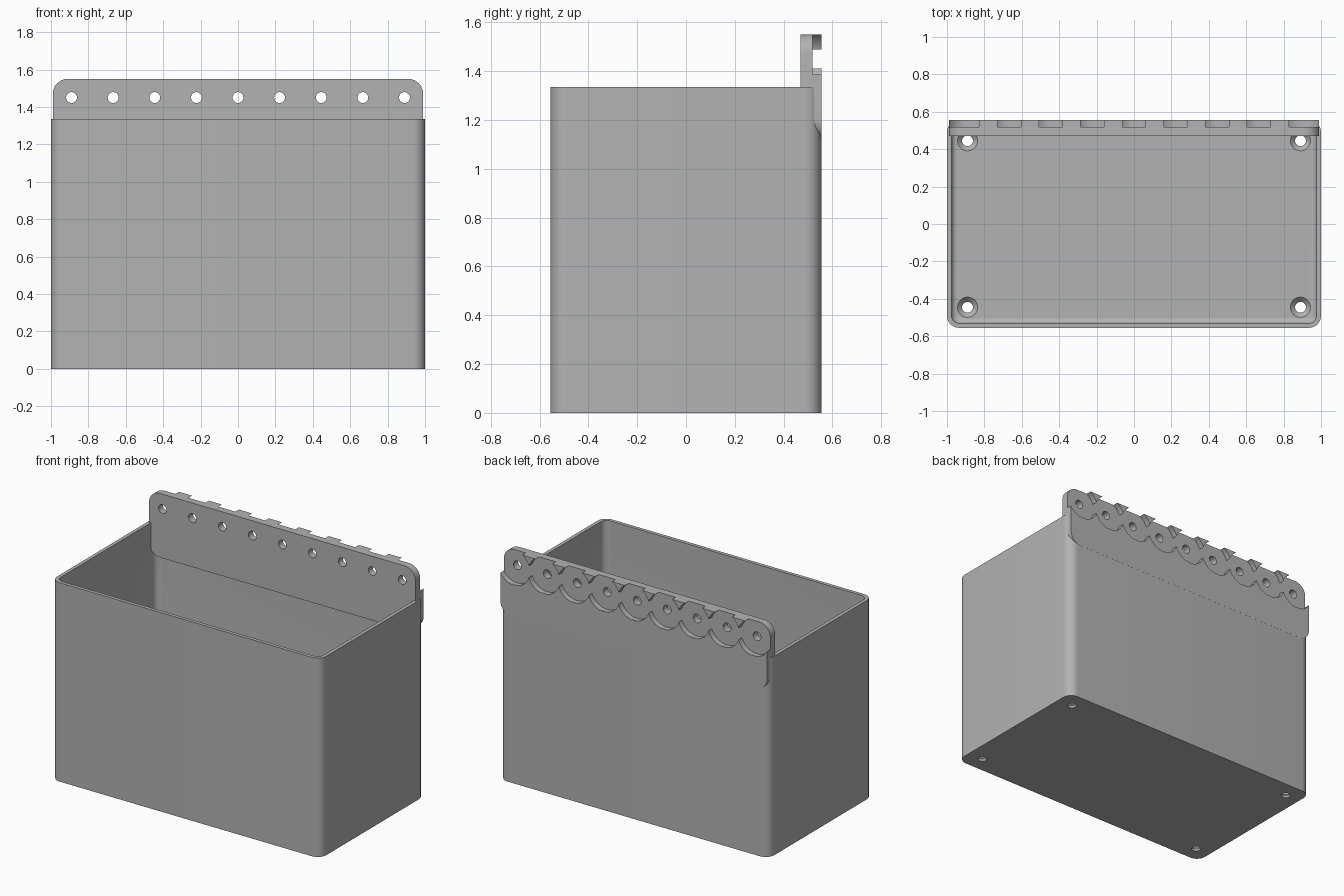
import bpy, bmesh
from math import sin, cos, pi, radians

default = bpy.data.objects.get("Cube")
if default:
    bpy.data.objects.remove(default, do_unlink=True)

grey = bpy.data.materials.new("plain_grey")
grey.use_nodes = True
COLOUR = (0.45, 0.45, 0.45, 1)
grey.diffuse_color = COLOUR
grey.node_tree.nodes["Principled BSDF"].inputs["Base Color"].default_value = COLOUR


def rounded_rect(hw, hh, r, steps=10):
    """Counter-clockwise outline of a rounded rectangle."""
    pts = []
    for i, (sx, sy) in enumerate(((1, 1), (-1, 1), (-1, -1), (1, -1))):
        for k in range(steps + 1):
            a = (i + k / steps) * pi / 2
            pts.append((sx * (hw - r) + r * cos(a), sy * (hh - r) + r * sin(a)))
    return pts


def circle(r, cx=0, cy=0, n=48):
    return [(cx + r * cos(2 * pi * k / n), cy + r * sin(2 * pi * k / n)) for k in range(n)]


def loft(bm, rings):
    """Closed solid through a stack of rings of 3D points."""
    loops = [[bm.verts.new(p) for p in ring] for ring in rings]
    bm.faces.new(loops[0])
    bm.faces.new(loops[-1])
    for a, b in zip(loops, loops[1:]):
        for i in range(len(a)):
            j = (i + 1) % len(a)
            bm.faces.new((a[i], a[j], b[j], b[i]))


def solid(name, stacks):
    bm = bmesh.new()
    for rings in stacks:
        loft(bm, rings)
    bmesh.ops.recalc_face_normals(bm, faces=bm.faces)
    mesh = bpy.data.meshes.new(name)
    bm.to_mesh(mesh)
    bm.free()
    mesh.materials.append(grey)
    obj = bpy.data.objects.new(name, mesh)
    bpy.context.collection.objects.link(obj)
    return obj


def level(outline, z):
    return [(x, y, z) for x, y in outline]


def upright(outline, y, zc=0):
    return [(x, y, z + zc) for x, z in outline]


def select_only(obj):
    bpy.ops.object.select_all(action='DESELECT')
    obj.select_set(True)
    bpy.context.view_layer.objects.active = obj


def cut(obj, cutter):
    cutter.hide_render = True
    select_only(obj)
    mod = obj.modifiers.new("cut", 'BOOLEAN')
    mod.operation = 'DIFFERENCE'
    mod.solver = 'EXACT'
    mod.object = cutter
    bpy.ops.object.modifier_apply(modifier=mod.name)
    bpy.data.objects.remove(cutter, do_unlink=True)


# Bin body: rounded box, hollowed with a filleted floor
HW, HD, HEIGHT, R, WALL, FLOOR, FILLET = 1.0, 0.555, 1.335, 0.065, 0.024, 0.04, 0.03
body = solid("bin_body", [[level(rounded_rect(HW, HD, R), z) for z in (0, HEIGHT)]])

cavity_rings = []
for k in range(7):
    a = k / 6 * pi / 2
    inset = WALL + FILLET * (1 - sin(a))
    outline = rounded_rect(HW - inset, HD - inset, R - inset + 0.002)
    cavity_rings.append(level(outline, FLOOR + FILLET * (1 - cos(a))))
cavity_rings.append(level(rounded_rect(HW - WALL, HD - WALL, R - WALL + 0.002), HEIGHT + 0.1))
cut(body, solid("cavity_cutter", [cavity_rings]))

# Countersunk drain holes in the floor corners
drains = []
for sx in (-1, 1):
    for sy in (-1, 1):
        c = (sx * 0.89, sy * 0.445)
        drains.append([level(circle(r, *c), z) for r, z in
                       ((0.029, -0.1), (0.029, 0.015), (0.054, FLOOR), (0.054, 0.06))])
cut(body, solid("drain_cutter", drains))

# Mounting plate along the back rim
BOTTOM, TOP = 1.12, 1.55
outline = rounded_rect(0.99, (TOP - BOTTOM) / 2, 0.08)
plate = solid("mounting_plate", [[upright(outline, y, (TOP + BOTTOM) / 2) for y in (0.47, HD + 0.0005)]])

# Overlapping round recesses on the back, cut in two interleaved sets, then screw holes
HOLE_Z = 1.45
xs = [0.2225 * i for i in range(-4, 5)]
for group in (xs[::2], xs[1::2]):
    cut(plate, solid("recess_cutter",
                     [[upright(circle(0.118, x, HOLE_Z, 64), y) for y in (0.518, 0.7)] for x in group]))
cut(plate, solid("screw_hole_cutter",
                 [[upright(circle(0.029, x, HOLE_Z, 32), y) for y in (0.3, 0.7)] for x in xs]))

for obj in (body, plate):
    select_only(obj)
    bpy.ops.object.shade_smooth_by_angle(angle=radians(30))
